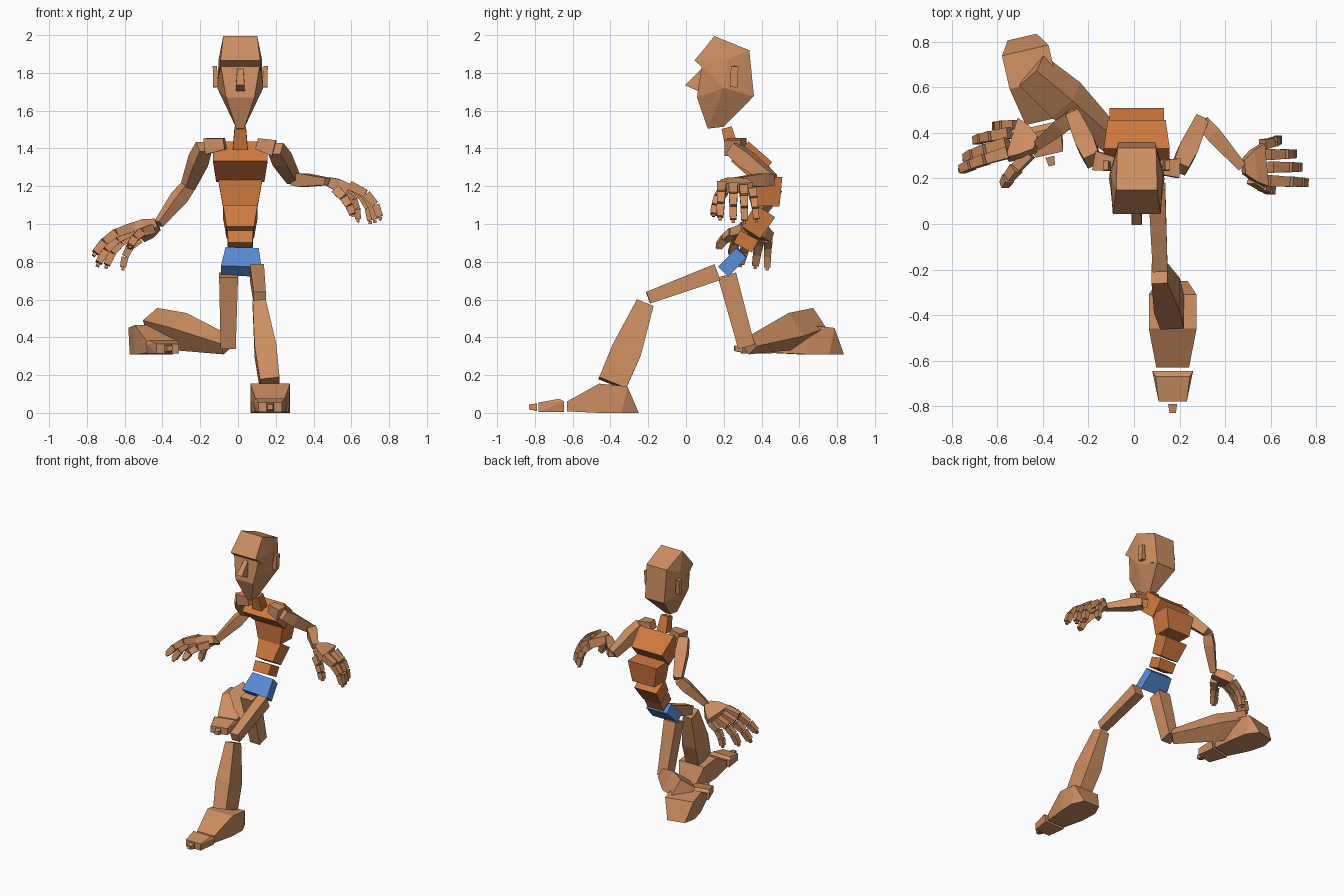
import bpy, bmesh, math
from mathutils import Vector, Matrix

if "Cube" in bpy.data.objects:
    bpy.data.objects.remove(bpy.data.objects["Cube"])

def material(name, rgb):
    m = bpy.data.materials.new(name)
    m.diffuse_color = (*rgb, 1)
    m.use_nodes = True
    m.node_tree.nodes["Principled BSDF"].inputs["Base Color"].default_value = m.diffuse_color
    return m

SKIN = material("skin", (0.6, 0.27, 0.12))
TORSO = material("torso_orange", (0.62, 0.19, 0.05))
BLUE = material("pelvis_blue", (0.1, 0.26, 0.68))

def finish(name, bm, mat):
    bmesh.ops.recalc_face_normals(bm, faces=bm.faces)
    me = bpy.data.meshes.new(name)
    bm.to_mesh(me)
    bm.free()
    me.materials.append(mat)
    ob = bpy.data.objects.new(name, me)
    bpy.context.collection.objects.link(ob)
    return ob

def seg(name, pts, sizes, ref=(1, 0, 0), mat=SKIN):
    """Four-sided tapered limb through pts; sizes are (width along ref, depth)."""
    pts = [Vector(p) for p in pts]
    d = (pts[-1] - pts[0]).normalized()
    side = Vector(ref)
    side = (side - d * side.dot(d)).normalized()
    dep = d.cross(side)
    bm = bmesh.new()
    rings = []
    for p, (w, h) in zip(pts, sizes):
        rings.append([bm.verts.new(p + side * w / 2 * a + dep * h / 2 * b)
                      for a, b in ((-1, -1), (1, -1), (1, 1), (-1, 1))])
    for r, s in zip(rings, rings[1:]):
        for i in range(4):
            bm.faces.new((r[i], r[(i + 1) % 4], s[(i + 1) % 4], s[i]))
    bm.faces.new(rings[0])
    bm.faces.new(rings[-1])
    return finish(name, bm, mat)

def hull(name, half, cx=0.0, mat=SKIN, mtx=None):
    """Convex solid from (half width, y, z) points mirrored about cx."""
    bm = bmesh.new()
    for w, y, z in half:
        for s in (-1, 1):
            bm.verts.new((cx + s * w, y, z))
    r = bmesh.ops.convex_hull(bm, input=bm.verts)
    bmesh.ops.delete(bm, geom=[v for v in set(r["geom_interior"] + r["geom_unused"])
                               if isinstance(v, bmesh.types.BMVert)], context='VERTS')
    bmesh.ops.dissolve_limit(bm, angle_limit=0.03, verts=bm.verts, edges=bm.edges)
    if mtx:
        bm.transform(mtx)
    return finish(name, bm, mat)

# Pelvis and spine blocks
CX = 0.012
seg("pelvis", [(CX + .005, .20, .75), (CX + .01, .295, .85)], [(.215, .075), (.175, .075)], mat=BLUE)
seg("waist", [(CX, .30, .875), (CX, .335, .94)], [(.13, .11), (.135, .11)], mat=TORSO)
seg("abdomen", [(CX, .345, .955), (CX, .42, 1.07)], [(.145, .115), (.185, .125)], mat=TORSO)
seg("ribs", [(CX, .425, 1.095), (CX, .43, 1.25)], [(.185, .14), (.24, .16)], mat=TORSO)
seg("chest", [(CX, .41, 1.275), (CX, .285, 1.385)], [(.255, .14), (.29, .14)], mat=TORSO)
seg("neck", [(CX, .245, 1.40), (CX, .215, 1.51)], [(.08, .07), (.06, .055)], mat=TORSO)

# Head: skull cap with a brow overhang, face below, nose and ears
hull("skull", [(.09, .15, 1.995), (.105, .045, 1.865), (.095, .10, 1.85), (.085, .335, 1.92),
               (.115, .22, 1.87), (.08, .36, 1.675), (.12, .22, 1.72)], CX)
hull("face", [(.105, .085, 1.85), (.115, .22, 1.86), (.122, .20, 1.72), (.075, .058, 1.67),
              (.02, .115, 1.505), (.02, .20, 1.515), (.08, .358, 1.676)], CX)
hull("nose", [(.015, .10, 1.84), (.022, -.005, 1.735), (.024, .07, 1.70), (.024, .10, 1.74)], CX)
for s, n in ((1, "left"), (-1, "right")):
    seg(n + "_ear", [(CX + s * .128, .252, 1.725), (CX + s * .135, .258, 1.835)],
        [(.03, .04), (.022, .04)])

# Thighs and shins
seg("front_thigh", [(.10, .165, .745), (.115, -.20, .61)], [(.075, .09), (.065, .065)])
seg("front_shin", [(.112, -.217, .58), (.145, -.315, .33), (.168, -.39, .155)],
    [(.07, .095), (.115, .16), (.105, .155)])
seg("rear_thigh", [(-.05, .217, .73), (-.052, .32, .35)], [(.10, .10), (.08, .09)])
seg("rear_shin", [(-.06, .335, .36), (-.30, .545, .43), (-.45, .675, .47)],
    [(.07, .08), (.15, .14), (.13, .12)], ref=(.65, -.75, 0))

# Feet: built with ankle near the origin, toes toward -y
def foot(name, mtx):
    hull(name + "_foot", [(.065, .14, 0), (.105, .08, .14), (.105, -.07, .155), (.105, .05, 0),
                          (.1, -.07, 0), (.072, -.24, .06), (.072, -.24, .008)], mtx=mtx)
    hull(name + "_toes", [(.09, -.255, .06), (.08, -.255, .005), (.062, -.39, .055), (.062, -.39, .005),
                          (.075, -.28, .075)], mtx=mtx)
    hull(name + "_toe_tip", [(.02, -.40, .05), (.02, -.40, .01), (.014, -.44, .045), (.014, -.44, .018)], mtx=mtx)

foot("front", Matrix.Translation((.17, -.39, 0)))
foot("rear", Matrix.Translation((-.46, .685, .31)) @ Matrix.Rotation(math.radians(13), 4, 'Z'))

# Arms
def arm(side, collar, shoulder, elbow, wrist, knuckle, ref):
    c, sh, e, w, k = map(Vector, (collar, shoulder, elbow, wrist, knuckle))
    seg(side + "_collar", [c, c.lerp(sh, .92)], [(.06, .06), (.085, .085)], ref=(0, 1, 0))
    seg(side + "_upper_arm", [sh, sh.lerp(e, .35), e], [(.07, .07), (.085, .085), (.06, .06)], ref=(0, 0, 1))
    seg(side + "_forearm", [e.lerp(w, .03), e.lerp(w, .3), w], [(.06, .06), (.07, .07), (.038, .042)], ref=(0, 0, 1))
    seg(side + "_palm", [w.lerp(k, .05), w.lerp(k, .5), k], [(.06, .05), (.14, .065), (.19, .055)], ref=ref)

# Finger: three tapered joints along a curve plus a small tip
def finger(name, a, ctrl, b, width):
    a, ctrl, b = map(Vector, (a, ctrl, b))
    q = lambda t: a * (1 - t) ** 2 + ctrl * 2 * t * (1 - t) + b * t * t
    for i, (t0, t1) in enumerate(((0, .36), (.38, .66), (.68, .93), (.94, 1))):
        w0 = width * (1 - .25 * t0) if i < 3 else width * .4
        w1 = w0 * .85
        seg(f"{name}_{i + 1}", [q(t0), q(t1)], [(w0, w0), (w1, w1)], ref=(0, 1, 0))

def hand(side, digits):
    for n, (a, b, lift, w) in zip(("index", "middle", "ring", "little", "thumb"), digits):
        mid = (Vector(a) + Vector(b)) / 2 + Vector(lift)
        finger(f"{side}_{n}", a, mid, b, w)

arm("left", (.10, .25, 1.425), (.20, .245, 1.40), (.295, .455, 1.235), (.475, .25, 1.225),
    (.575, .26, 1.19), (0, 1, 0))
hand("left", [((.59, .19, 1.205), (.755, .18, 1.02), (.06, 0, .05), .05),
              ((.60, .25, 1.20), (.725, .25, 1.005), (.06, 0, .05), .05),
              ((.59, .305, 1.19), (.70, .31, 1.0), (.06, 0, .05), .048),
              ((.565, .35, 1.175), (.635, .375, 1.01), (.04, 0, .04), .044),
              ((.52, .20, 1.18), (.61, .145, 1.04), (.02, -.02, .02), .05)])

arm("right", (-.07, .26, 1.425), (-.18, .28, 1.41), (-.265, .475, 1.20), (-.42, .35, 1.0),
    (-.53, .37, .955), (.2, 1, -.35))
hand("right", [((-.55, .315, .985), (-.765, .235, .83), (-.04, 0, .05), .052),
               ((-.555, .355, .965), (-.745, .285, .775), (-.04, 0, .05), .052),
               ((-.545, .40, .945), (-.70, .365, .765), (-.04, 0, .05), .05),
               ((-.52, .435, .92), (-.61, .43, .755), (-.04, 0, .04), .046),
               ((-.46, .31, .97), (-.575, .165, .87), (-.03, -.02, .04), .052)])
